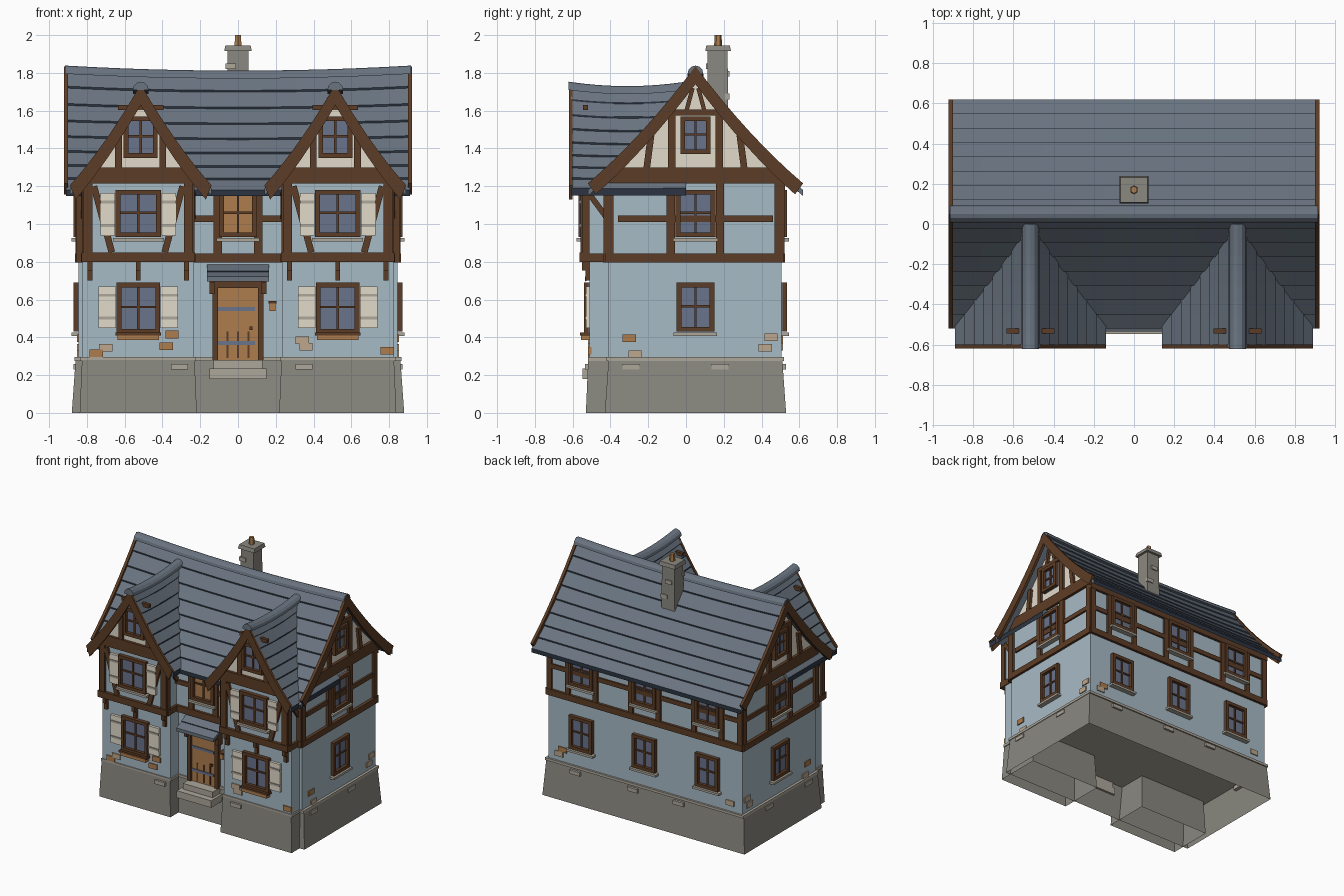
import bpy, bmesh, math
from mathutils import Matrix, Vector

old = bpy.data.objects.get("Cube")
if old:
    bpy.data.objects.remove(old, do_unlink=True)

COLOURS = {"wall_blue": "A6B9C4", "stone": "89877F", "pale_stone": "ACA69A", "timber": "5D3F2A",
           "warm_wood": "AC7C4E", "cream": "E2DACA", "glass": "69738A", "slate": "69737F",
           "dark_slate": "303844", "patch_tan": "BCA68C"}


def material(name, code):
    lin = [(int(code[i:i + 2], 16) / 255) ** 2.2 for i in (0, 2, 4)] + [1]
    m = bpy.data.materials.new(name)
    m.use_nodes = True
    m.diffuse_color = lin
    node = next(n for n in m.node_tree.nodes if n.type == "BSDF_PRINCIPLED")
    node.inputs["Base Color"].default_value = lin
    node.inputs["Roughness"].default_value = 0.8
    return m


MATS = {n: material(n, c) for n, c in COLOURS.items()}
parts = {}


def part(name, *mats):
    return parts.setdefault(name, (bmesh.new(), mats))[0]


def frame(angle, dist, cx=0):
    """Wall frame: u to the right, v up, w out of the wall."""
    return (Matrix.Translation((cx, 0, 0)) @ Matrix.Rotation(math.radians(angle), 4, "Z")
            @ Matrix.Translation((0, -dist, 0)))


def prism(name, mat, M, poly, w0, w1):
    bm = part(name, mat)
    a, b = [[bm.verts.new(M @ Vector((u, -w, v))) for u, v in poly] for w in (w0, w1)]
    bm.faces.new(a)
    bm.faces.new(b[::-1])
    for i in range(len(poly)):
        j = (i + 1) % len(poly)
        bm.faces.new((a[i], b[i], b[j], a[j]))


def box(name, mat, M, u0, u1, v0, v1, w0, w1):
    prism(name, mat, M, [(u0, v0), (u1, v0), (u1, v1), (u0, v1)], w0, w1)


def beam(name, M, p, q, width=0.04, w=0.018):
    p, q = Vector(p), Vector(q)
    n = (q - p).normalized().orthogonal() * width / 2
    prism(name, "timber", M, [p - n, q - n, q + n, p + n], -0.01, w)


def tie_beam(name, M, c, low, high):
    """Beam whose ends are cut to stay under the roof."""
    prism(name, "timber", M, [(c - low, 1.215), (c + low, 1.215), (c + high, 1.3), (c - high, 1.3)], -0.02, 0.02)


def block(name, mat, x0, x1, y0, y1, z0, z1, inset=0, hollow=False):
    bm = part(name, mat)
    verts = bmesh.ops.create_cube(bm, size=1)["verts"]
    low = [v for v in verts if v.co.z < 0]
    for v in verts:
        k = inset if v.co.z > 0 else 0
        v.co = (x1 - k if v.co.x > 0 else x0 + k, y1 - k if v.co.y > 0 else y0 + k,
                z1 if v.co.z > 0 else z0)
    if hollow:
        floor = [f for f in low[0].link_faces if all(v in low for v in f.verts)]
        bmesh.ops.delete(bm, geom=floor, context="FACES_ONLY")


def sweep(name, mats, section, place, a0, a1, segs=1, sag=0, dark=()):
    """Run a closed section along a line whose upper part dips in the middle."""
    bm = part(name, *mats)
    rings = []
    for i in range(segs + 1):
        k = i / segs
        dip = sag * (2 * k - 1) ** 2
        rings.append([bm.verts.new(place(a0 + (a1 - a0) * k, d, z + dip * max(0, z - 1.17) / 0.6))
                      for d, z in section])
    for r, s in zip(rings, rings[1:]):
        for i in range(len(section)):
            j = (i + 1) % len(section)
            bm.faces.new((r[i], r[j], s[j], s[i])).material_index = int(i in dark)
    bm.faces.new(rings[0])
    bm.faces.new(rings[-1][::-1])


def slope(t, top, drop, flare=0.22):
    return top - drop * (t + flare * t * (1 - t))


def roof_section(top, drop, span, rows, lift, under, cut=0):
    pts, dark = [], []
    for i in range(rows):
        t0, t1 = i / rows, (i + 1) / rows
        pts += [(t0 * span, slope(t0, top, drop)), (t1 * span, slope(t1, top, drop) + lift)]
        dark.append(len(pts) - 1)
    ts = [i / rows * (1 - cut) for i in range(rows, -1, -1)]
    return pts + [(t * span, slope(t, top, drop) - under) for t in ts], dark


def gable_section(top, drop, span, half, floor):
    ts = [half / span * i / 6 for i in range(7)]
    side = [(t * span, slope(t, top, drop) - 0.02) for t in ts] + [(half, floor)]
    return [(-d, z) for d, z in side[:0:-1]] + side


def half_round(r, z):
    return [(r * math.cos(a * math.pi / 6), z + r * math.sin(a * math.pi / 6)) for a in range(7)]


def window(M, u, v0, v1, hw, sill=True, name="window_panes", pane="glass"):
    f = 0.025
    box(name, pane, M, u - hw, u + hw, v0, v1, -0.01, 0.006)
    for s in (-1, 1):
        box("window_frames", "timber", M, u + s * hw, u + s * (hw - f), v0, v1, -0.01, 0.03)
    for v in (v0, v1 - f):
        box("window_frames", "timber", M, u - hw, u + hw, v, v + f, -0.01, 0.03)
    mid = v0 + (v1 - v0) * 0.52
    box("window_bars", "timber", M, u - 0.006, u + 0.006, v0, v1, 0, 0.014)
    box("window_bars", "timber", M, u - hw, u + hw, mid - 0.006, mid + 0.006, 0, 0.014)
    if sill:
        box("window_sills", "pale_stone", M, u - hw - 0.015, u + hw + 0.015, v0 - 0.022, v0 - 0.005, 0, 0.04)


def shutters(M, u, v0, v1, inner, outer):
    for s in (-1, 1):
        box("shutters", "cream", M, u + s * inner, u + s * outer, v0, v1, 0, 0.02)
        for k in (0.2, 0.75):
            v = v0 + (v1 - v0) * k
            box("shutter_straps", "pale_stone", M, u + s * inner, u + s * outer, v, v + 0.015, 0, 0.026)


C = 0.515           # bay roof centre
B = 0.528           # bay wall centre
MAIN = (1.79, 0.62, 0.57)
BAY = (1.715, 0.535, 0.375)
SIDES = (-1, 1)

# Stone base, lower walls and upper walls
block("main_base", "stone", -0.88, 0.88, -0.43, 0.53, 0, 0.28, 0.02, True)
block("base_ledge", "pale_stone", -0.865, 0.865, -0.42, 0.52, 0.275, 0.295)
block("lower_wall", "wall_blue", -0.845, 0.845, -0.41, 0.505, 0.28, 0.82)
block("upper_wall", "wall_blue", -0.84, 0.84, -0.42, 0.505, 0.8, 1.22)
for c in (-B, B):
    block("bay_base", "stone", c - 0.31, c + 0.31, -0.53, -0.17, 0, 0.28, 0.012, True)
    block("base_ledge", "pale_stone", c - 0.305, c + 0.305, -0.518, -0.2, 0.275, 0.295)
    block("bay_lower_wall", "wall_blue", c - 0.295, c + 0.295, -0.51, -0.2, 0.28, 0.82)
    block("bay_upper_wall", "wall_blue", c - 0.285, c + 0.285, -0.54, -0.2, 0.8, 1.22)

# Main roof, gable panels and barge boards
sec, dark = roof_section(*MAIN, 8, 0.01, 0.022)
board, _ = roof_section(MAIN[0] + 0.025, *MAIN[1:], 8, 0, 0.095, 0.075)
for s in SIDES:
    place = lambda a, d, z: (a, 0.05 + s * d, z)
    sweep("main_roof", ("slate", "dark_slate"), sec, place, -0.91, 0.91, 12, 0.025, dark)
    for e in SIDES:
        sweep("main_barge_boards", ("timber",), [(d, z + 0.02) for d, z in board], place, e * 0.9, e * 0.922)
sweep("main_ridge_cap", ("slate",), half_round(0.042, 1.77), lambda a, d, z: (a, 0.05 + d, z),
      -0.915, 0.915, 12, 0.025)
sweep("main_gable_panels", ("cream",), gable_section(*MAIN, 0.455, 1.2),
      lambda a, d, z: (a, 0.05 + d, z), -0.84, 0.84)

# Bay roofs
sec, dark = roof_section(*BAY, 8, 0.009, 0.03)
board, _ = roof_section(BAY[0] + 0.01, *BAY[1:], 8, 0, 0.11, 0.08)
for c in (-C, C):
    for s in SIDES:
        place = lambda a, d, z: (c + s * d, a, z)
        sweep("bay_roofs", ("slate", "dark_slate"), sec, place, -0.61, 0, 8, 0.022, dark)
        sweep("bay_barge_boards", ("timber",), [(d, z + 0.015) for d, z in board], place, -0.62, -0.6)
    place = lambda a, d, z: (c + d, a, z)
    sweep("bay_ridge_caps", ("slate",), half_round(0.042, 1.688), place, -0.622, 0, 8, 0.025)
    sweep("bay_gable_panels", ("cream",), gable_section(*BAY, 0.285, 1.2), place, -0.54, -0.05)
    block("bay_purlins", "timber", c - 0.12, c + 0.12, -0.545, -0.52, 1.603, 1.63)

# Bay fronts: timbers, windows, shutters, flower boxes and jetty brackets
for e in SIDES:
    up, low, attic = frame(0, 0.54, e * B), frame(0, 0.51, e * B), frame(0, 0.54, e * C)
    T = "bay_timbers"
    box(T, "timber", up, -0.3, 0.3, 0.8, 0.85, -0.02, 0.025)
    tie_beam(T, attic, 0, 0.3, 0.255)
    for s in SIDES:
        box(T, "timber", up, s * 0.243, s * 0.29, 0.8, 1.25, -0.03, 0.018)
        beam(T, up, (s * 0.235, 1.2), (s * 0.14, 0.85), 0.035)
        box(T, "timber", attic, s * 0.1, s * 0.135, 1.28, 1.5, -0.01, 0.018)
        for u in (0.255 * s, 0.0):
            box("jetty_brackets", "timber", low, u - 0.013, u + 0.013, 0.755, 0.805, 0, 0.04)
            box("jetty_brackets", "timber", low, u - 0.013, u + 0.013, 0.7, 0.755, 0, 0.022)
        # Bay cheeks
        cheek = frame(90 * s, 0.285, e * B)
        box(T, "timber", cheek, s * -0.55, s * -0.2, 0.8, 0.845, -0.01, 0.018)
        box(T, "timber", cheek, s * -0.55, s * -0.51, 0.8, 1.22, -0.01, 0.014)
        beam(T, cheek, (s * -0.52, 1.17), (s * -0.41, 1.02), 0.03)
    window(up, 0, 0.93, 1.18, 0.12)
    window(attic, 0, 1.35, 1.57, 0.09, False)
    shutters(up, 0, 0.94, 1.165, 0.122, 0.2)
    window(low, 0, 0.42, 0.69, 0.115, False)
    shutters(low, 0, 0.45, 0.67, 0.118, 0.21)
    box("flower_boxes", "warm_wood", low, -0.11, 0.11, 0.385, 0.42, 0, 0.045)
    box("flower_boxes_rim", "timber", low, -0.12, 0.12, 0.41, 0.425, 0, 0.05)

# Middle front: timbers, window, door, canopy, steps and lantern
up, low = frame(0, 0.42), frame(0, 0.41)
T = "front_timbers"
box(T, "timber", up, -0.855, 0.855, 0.795, 0.845, -0.02, 0.02)
for s in SIDES:
    box(T, "timber", up, s * 0.085, s * 0.13, 0.82, 1.22, -0.01, 0.018)
    box(T, "timber", up, s * 0.815, s * 0.855, 0.82, 1.19, -0.02, 0.016)
    box(T, "timber", up, s * 0.1, s * 0.25, 1.01, 1.045, -0.01, 0.014)
    box("door_frame", "timber", low, s * 0.105, s * 0.135, 0.28, 0.72, 0, 0.03)
    box("canopy_brackets", "timber", low, s * 0.125, s * 0.15, 0.63, 0.73, 0, 0.05)
    box("canopy_brackets", "timber", low, s * 0.125, s * 0.15, 0.69, 0.73, 0, 0.1)
window(up, 0, 0.93, 1.18, 0.1, True, "middle_window_pane", "warm_wood")
box("door_frame", "timber", low, -0.135, 0.135, 0.66, 0.72, 0, 0.03)
box("door", "warm_wood", low, -0.105, 0.105, 0.28, 0.66, 0, 0.015)
for v in (0.36, 0.54):
    box("door_straps", "glass", low, -0.105, 0.09, v, v + 0.02, 0, 0.021)
for u in (-0.055, 0, 0.055):
    box("door_slats", "timber", low, u - 0.006, u + 0.006, 0.29, 0.43, 0, 0.019)
box("door_handle", "timber", low, 0.06, 0.078, 0.44, 0.458, 0, 0.03)
sec, dark = roof_section(0.785, 0.07, 0.125, 2, 0.006, 0.02)
sweep("door_canopy", ("slate", "dark_slate"), sec, lambda a, d, z: (a, -0.41 - d, z), -0.163, 0.163, 1, 0, dark[:1])
block("door_steps", "pale_stone", -0.13, 0.13, -0.5, -0.4, 0.23, 0.28)
block("door_steps", "pale_stone", -0.15, 0.15, -0.548, -0.4, 0.18, 0.235)
block("lantern", "warm_wood", 0.168, 0.198, -0.47, -0.44, 0.54, 0.58)
block("lantern_cap", "timber", 0.162, 0.204, -0.476, -0.41, 0.58, 0.592)

# Side walls with gables
for s in SIDES:
    side, T = frame(90 * s, 0.842), "side_timbers"
    c = s * 0.05
    box(T, "timber", side, s * -0.425, s * 0.515, 0.797, 0.845, -0.02, 0.022)
    tie_beam(T, side, c, 0.47, 0.4)
    box(T, "timber", side, s * -0.36, s * 0.46, 1.01, 1.045, -0.01, 0.012)
    for y in (-0.405, -0.08, 0.18, 0.49):
        box(T, "timber", side, s * (y - 0.022), s * (y + 0.022), 0.82, 1.23, -0.02, 0.017)
    for k in SIDES:
        box(T, "timber", side, c + k * 0.105, c + k * 0.145, 1.28, 1.6, -0.01, 0.017)
        beam(T, side, (c + k * 0.26, 1.28), (c + k * 0.235, 1.47), 0.035)
        beam(T, side, (c + k * 0.05, 1.59), (c + k * 0.015, 1.72), 0.022)
    box(T, "timber", side, c - 0.14, c + 0.14, 1.575, 1.605, -0.01, 0.018)
    window(side, c, 0.93, 1.18, 0.105)
    window(side, c, 1.37, 1.57, 0.08, False)
    window(side, c, 0.43, 0.69, 0.1)

# Back wall
back, T = frame(180, 0.505), "back_timbers"
for v0, v1 in ((0.797, 0.845), (1.18, 1.22)):
    box(T, "timber", back, -0.855, 0.855, v0, v1, -0.02, 0.02)
box(T, "timber", back, -0.83, 0.83, 1.01, 1.045, -0.01, 0.012)
for u in (-0.83, 0.83):
    box(T, "timber", back, u - 0.022, u + 0.022, 0.82, 1.2, -0.02, 0.017)
for u in (-0.55, 0, 0.55):
    for s in SIDES:
        box(T, "timber", back, u + s * 0.1, u + s * 0.14, 0.82, 1.2, -0.01, 0.017)
    window(back, u, 0.93, 1.18, 0.105)
    window(back, u, 0.43, 0.69, 0.1)

# Exposed bricks in the plaster and pale stones in the base
walls = {"front": frame(0, 0.51), "back": back, "right": frame(90, 0.845), "left": frame(-90, 0.845)}
orange = {"front": [(-0.75, 0.315), (-0.35, 0.415), (-0.38, 0.352), (0.79, 0.33)],
          "right": [(-0.3, 0.395)], "left": [(0.3, 0.395)], "back": [(-0.72, 0.39)]}
tan = {"front": [(-0.7, 0.345), (0.34, 0.385), (0.36, 0.35)], "right": [(-0.27, 0.31), (0.45, 0.4), (0.42, 0.345)],
       "left": [(0.27, 0.31), (-0.45, 0.4), (-0.42, 0.345)], "back": [(0.74, 0.36), (-0.75, 0.35)]}
for name, mat, table in (("orange_bricks", "warm_wood", orange), ("tan_bricks", "patch_tan", tan)):
    for key, spots in table.items():
        for u, v in spots:
            box(name, mat, walls[key], u - 0.035, u + 0.035, v - 0.02, v + 0.02, -0.01, 0.008)
for key, us in (("front", (-0.31, 0.35)), ("right", (-0.29, 0.18)), ("left", (0.29, -0.2)), ("back", (-0.6, -0.1, 0.3))):
    for u in us:
        box("base_stones", "pale_stone", walls[key], u - 0.045, u + 0.045, 0.23, 0.26, -0.01, 0.025)

# Chimney
block("chimney", "stone", -0.06, 0.06, 0.11, 0.225, 1.45, 1.92, 0.005)
block("chimney_cap", "stone", -0.073, 0.073, 0.102, 0.238, 1.915, 1.945, 0.006)
for x, y, z in ((-0.04, 0.105, 1.82), (0.02, 0.105, 1.7), (-0.01, 0.205, 1.78), (0.03, 0.205, 1.66)):
    block("chimney_bricks", "pale_stone", x - 0.025, x + 0.03, y, y + 0.025, z, z + 0.03)
bmesh.ops.create_cone(part("chimney_pot", "warm_wood"), cap_ends=True, segments=6, radius1=0.022,
                      radius2=0.018, depth=0.07, matrix=Matrix.Translation((0, 0.17, 1.965)))

# Turn the collected parts into objects
for name, (bm, mats) in parts.items():
    bmesh.ops.recalc_face_normals(bm, faces=bm.faces[:])
    mesh = bpy.data.meshes.new(name)
    bm.to_mesh(mesh)
    bm.free()
    for m in mats:
        mesh.materials.append(MATS[m])
    bpy.context.collection.objects.link(bpy.data.objects.new(name, mesh))
